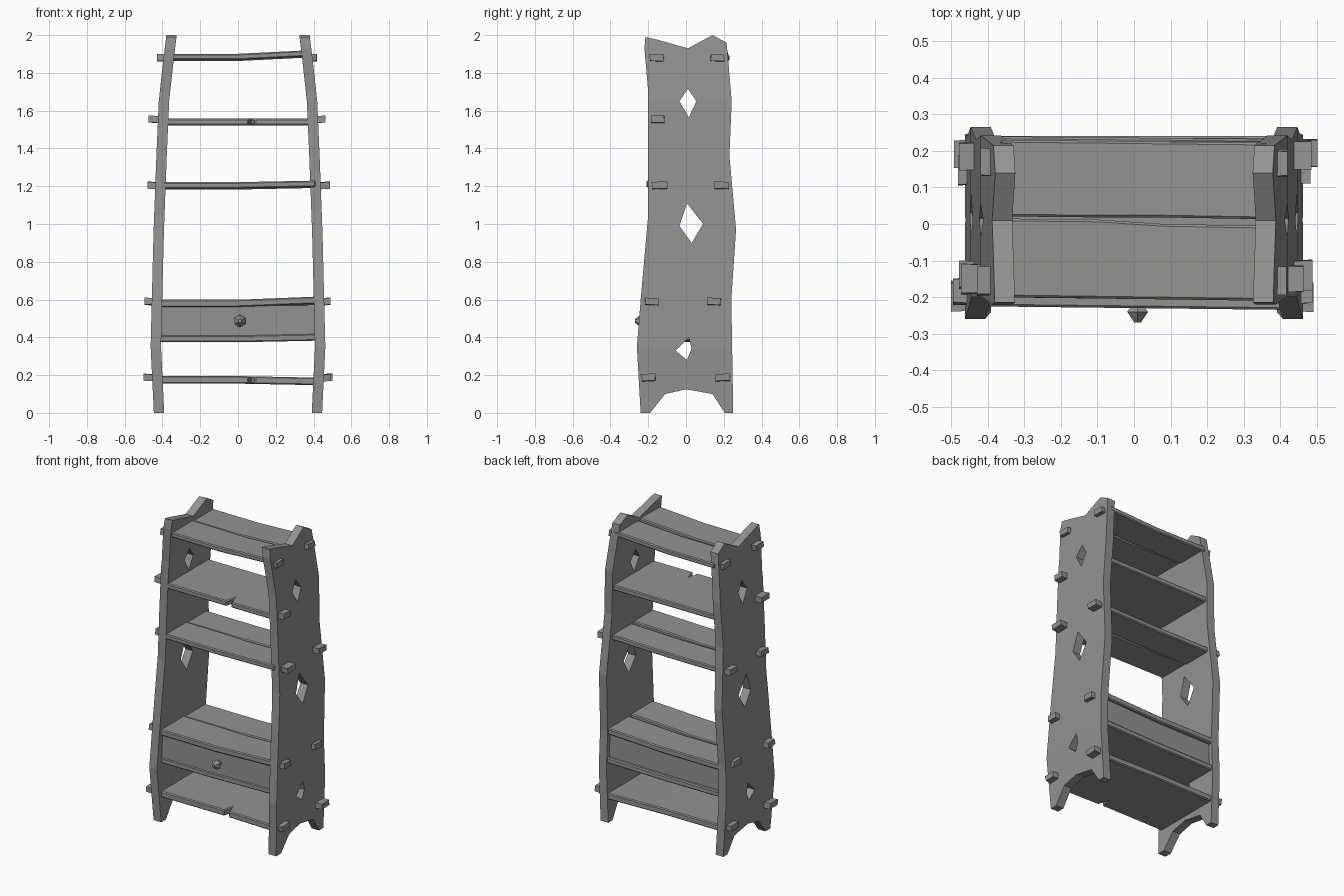
import bpy, bmesh, random
from mathutils import Vector, Matrix

random.seed(4)
cube = bpy.data.objects.get("Cube")
if cube:
    bpy.data.objects.remove(cube, do_unlink=True)

wood = bpy.data.materials.new("grey wood")
wood.use_nodes = True
GREY = (0.29, 0.29, 0.285, 1)
wood.diffuse_color = GREY
wood.node_tree.nodes["Principled BSDF"].inputs["Base Color"].default_value = GREY


def finish(name, bm):
    bmesh.ops.recalc_face_normals(bm, faces=bm.faces[:])
    mesh = bpy.data.meshes.new(name)
    bm.to_mesh(mesh)
    bm.free()
    mesh.materials.append(wood)
    ob = bpy.data.objects.new(name, mesh)
    bpy.context.collection.objects.link(ob)
    return ob


def prism(bm, points, depth):
    """Extrude a closed outline along a vector."""
    face = bm.faces.new([bm.verts.new(p) for p in points])
    new = bmesh.ops.extrude_face_region(bm, geom=[face], use_keep_orig=True)["geom"]
    bmesh.ops.translate(bm, vec=depth, verts=[v for v in new if isinstance(v, bmesh.types.BMVert)])


def box(bm, centre, size, turn=0.0):
    mat = Matrix.Translation(centre) @ Matrix.Rotation(turn, 4, 'X') @ Matrix.Diagonal((*size, 1))
    bmesh.ops.create_cube(bm, size=1, matrix=mat)


def bevel(ob, width):
    mod = ob.modifiers.new("worn edges", 'BEVEL')
    mod.width, mod.segments, mod.limit_method = width, 1, 'ANGLE'


# Bowed lean of the side panels: height, distance from the middle
LEAN = [(0, .418), (.35, .435), (.95, .42), (1.35, .405), (1.65, .392), (1.85, .37), (2, .352)]
THICK = .055


def lean(z):
    for (z0, x0), (z1, x1) in zip(LEAN, LEAN[1:]):
        if z <= z1:
            return x0 + (x1 - x0) * (z - z0) / (z1 - z0)
    return LEAN[-1][1]


# Side panels with feet, notched top and diamond holes
OUTLINE = [(-.24, 0), (-.19, 0), (-.11, .1), (0, .125), (.14, .1), (.205, 0), (.25, 0),
           (.24, .6), (.265, .97), (.23, 1.36), (.242, 1.65), (.215, 1.96), (.14, 2),
           (.01, 1.93), (-.15, 1.975), (-.215, 1.99), (-.22, 1.93), (-.2, 1.7),
           (-.2, 1.05), (-.24, .6), (-.26, .35)]
HOLES = [[(.01, 1.715), (.055, 1.65), (.015, 1.565), (-.035, 1.65)],
         [(.005, 1.11), (.09, 1.0), (.03, .9), (-.035, .99)],
         [(.015, .4), (.03, .34), (.005, .28), (-.055, .33)]]

for name, side in (("left", 1), ("right", -1)):
    bm = bmesh.new()
    prism(bm, [(-THICK / 2, y, z) for y, z in OUTLINE], (THICK, 0, 0))
    for z, _ in LEAN[1:-1]:
        bmesh.ops.bisect_plane(bm, geom=bm.verts[:] + bm.edges[:] + bm.faces[:],
                               plane_co=(0, 0, z), plane_no=(0, 0, 1))
    for v in bm.verts:
        v.co.x = side * (v.co.x + lean(v.co.z))
    panel = finish(name + "_side_panel", bm)

    bm = bmesh.new()
    for hole in HOLES:
        prism(bm, [(side * .25, y, z) for y, z in hole], (side * .4, 0, 0))
    cutter = finish(name + "_hole_cutter", bm)
    cutter.hide_render = True
    mod = panel.modifiers.new("holes", 'BOOLEAN')
    mod.object, mod.operation, mod.solver = cutter, 'DIFFERENCE', 'EXACT'
    bpy.context.view_layer.objects.active = panel
    bpy.ops.object.modifier_apply(modifier=mod.name)
    bpy.data.objects.remove(cutter, do_unlink=True)


def plank(name, outline, z, thick, rise):
    """Flat board whose right-hand half rises gently."""
    bm = bmesh.new()
    prism(bm, [(x, y, z - thick / 2) for x, y in outline], (0, 0, thick))
    bmesh.ops.bisect_plane(bm, geom=bm.verts[:] + bm.edges[:] + bm.faces[:],
                           plane_co=(0, 0, 0), plane_no=(1, 0, 0))
    for v in bm.verts:
        v.co.z += rise * max(v.co.x, 0)
    bevel(finish(name, bm), .006)


# Shelves: height, thickness, front, back, rise, split into two boards
SHELVES = [("top", 1.885, .032, -.2, .23, .05, True),
           ("upper", 1.54, .035, -.2, .225, 0, False),
           ("middle", 1.205, .033, -.2, .225, .02, True),
           ("drawer_top", .58, .038, -.225, .24, .04, True),
           ("drawer_base", .392, .036, -.215, .235, .02, False),
           ("bottom", .175, .04, -.225, .24, -.02, False)]

for name, z, thick, front, back, rise, split in SHELVES:
    w = lean(z)
    if split:
        seam = [(-w, .015), (-.1, .012), (.08, .0), (w, -.005)]
        plank(name + "_shelf_front", [(-w, front), (w, front - .01)] + seam[::-1], z, thick, rise)
        gap = [(x, y + .006 + .012 * (x > 0)) for x, y in seam]
        plank(name + "_shelf_back", gap + [(w, back - .008), (-w, back)], z - .006, thick, rise)
    else:
        crack = [(.055, front), (.07, front + .06), (.09, front)]
        if name == "drawer_base":
            crack = []
        plank(name + "_shelf", [(-w, front)] + crack + [(w, front), (w, back), (-w, back)],
              z, thick, rise)

# Drawer front and back boards with a faceted knob
for name, y in (("drawer_front", -.195), ("drawer_back", .2)):
    bm = bmesh.new()
    box(bm, (0, y, .485), (.84, .03, .165))
    finish(name, bm)

bm = bmesh.new()
along = Matrix.Translation((.01, -.225, .487)) @ Matrix.Rotation(1.5708, 4, 'X')
bmesh.ops.create_cone(bm, cap_ends=True, segments=6, radius1=.018, radius2=.018, depth=.04, matrix=along)
bmesh.ops.create_cone(bm, cap_ends=True, segments=6, radius1=.033, radius2=.01, depth=.03,
                      matrix=along @ Matrix.Translation((0, 0, .03)))
bmesh.ops.create_cone(bm, cap_ends=True, segments=6, radius1=.02, radius2=.033, depth=.015,
                      matrix=along @ Matrix.Translation((0, 0, .0075)))
finish("drawer_knob", bm)

# Peg ends poking through the sides: height, reach, depth positions
PEGS = [(1.875, .425, (-.155, .165)), (1.55, .475, (-.15,)), (1.2, .485, (-.14, .187)),
        (.585, .492, (-.183, .148)), (.183, .5, (-.198, .195))]
for name, side in (("left", 1), ("right", -1)):
    bm = bmesh.new()
    for z, reach, spots in PEGS:
        for y in spots:
            inner = lean(z) - .02
            tip = reach + random.uniform(-.012, .004)
            box(bm, (side * (inner + tip) / 2, y, z), (tip - inner, .074, .036),
                random.uniform(-.06, .06))
    for v in bm.verts:
        if abs(v.co.x) > lean(v.co.z) + THICK / 2:
            v.co += Vector((0, random.uniform(-.006, .006), .006))
    finish(name + "_pegs", bm)
